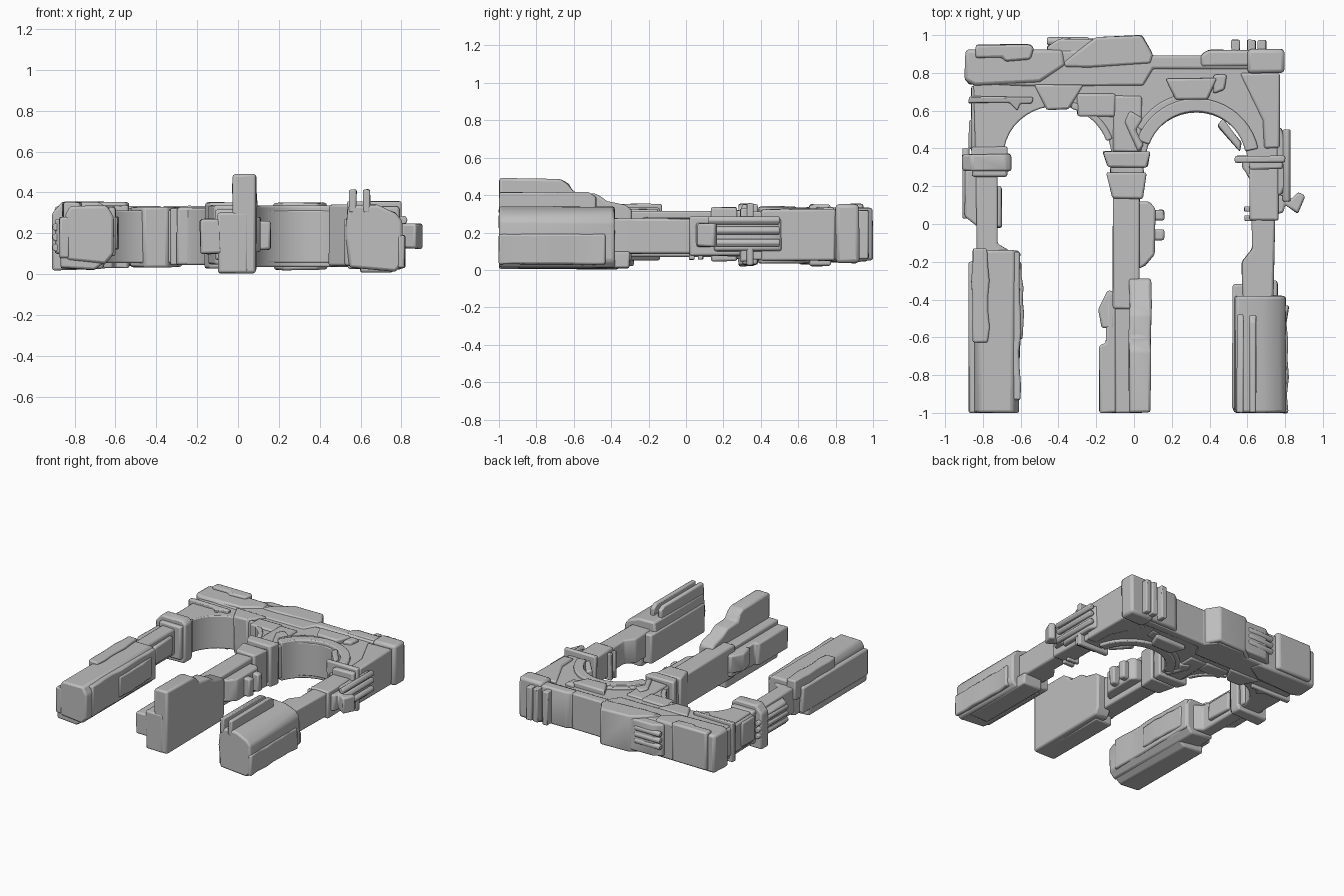
import bpy, bmesh, math, random
from mathutils import Vector

random.seed(4)
stone = bpy.data.materials.new("grey_stone")
stone.diffuse_color = (0.52, 0.52, 0.52, 1)


def finish(name, bm, bevel):
    bmesh.ops.recalc_face_normals(bm, faces=bm.faces)
    me = bpy.data.meshes.new(name)
    bm.to_mesh(me)
    bm.free()
    ob = bpy.data.objects.new(name, me)
    bpy.context.collection.objects.link(ob)
    me.materials.append(stone)
    if bevel:
        m = ob.modifiers.new("worn_edges", "BEVEL")
        m.width, m.segments, m.limit_method = bevel, 2, "ANGLE"
    bpy.context.view_layer.objects.active = ob
    ob.select_set(True)
    bpy.ops.object.shade_smooth_by_angle(angle=math.radians(40))
    ob.select_set(False)
    return ob


def prism(name, pts, lo, hi, axis="z", bevel=0.012, wear=0.003):
    """Extrude an outline along an axis: z uses (x,y), y uses (x,z), x uses (y,z)."""
    place = {"z": lambda a, b, h: (a, b, h), "y": lambda a, b, h: (a, h, b),
             "x": lambda a, b, h: (h, a, b)}[axis]
    bm = bmesh.new()
    rings = []
    for h in (lo, hi):
        rings.append([bm.verts.new(Vector(place(a, b, h)) +
                      Vector([random.uniform(-wear, wear) for _ in range(3)])) for a, b in pts])
    bm.faces.new(rings[0])
    bm.faces.new(rings[1])
    n = len(pts)
    for i in range(n):
        j = (i + 1) % n
        bm.faces.new((rings[0][i], rings[0][j], rings[1][j], rings[1][i]))
    return finish(name, bm, bevel)


def box(name, x0, x1, y0, y1, z0, z1, bevel=0.012):
    return prism(name, [(x0, y0), (x1, y0), (x1, y1), (x0, y1)], z0, z1, bevel=bevel)


def chipped_slab(name, x0, x1, y0, y1, z0, z1, n=6, depth=0.014):
    """Slab whose long sides are broken by random chips."""
    ys = [y0 + (y1 - y0) * i / n for i in range(n + 1)]
    pts = [(x1 - random.uniform(0, depth), y) for y in ys]
    pts += [(x0 + random.uniform(0, depth), y) for y in reversed(ys)]
    prism(name, pts, z0, z1, bevel=0.01)


def arc(cx, cy, rx, ry, a0, a1, n=20):
    return [(cx + rx * math.cos(t), cy + ry * math.sin(t)) for t in
            (math.radians(a0 + (a1 - a0) * i / n) for i in range(n + 1))]


def ring(name, cx, cy, r0, r1, a0, a1, z0, z1):
    prism(name, arc(cx, cy, r0, r0, a0, a1) + arc(cx, cy, r1, r1, a1, a0),
          z0, z1, bevel=0.008, wear=0)


def rods(name, axis, lo, hi, others, r=0.02):
    """Round-ended rods; others holds the centres across the axis."""
    for a, b in others:
        prism(name, arc(a, b, r, r, 0, 324, 9), lo, hi, axis, 0.01, 0)


# Arcade wall with two arched openings
wall = [(-0.84, 0.36)] + arc(-0.405, 0.36, 0.285, 0.265, 180, 0)
wall += arc(0.33, 0.33, 0.27, 0.26, 180, 0)
wall += [(0.76, 0.33), (0.765, 0.85), (-0.85, 0.78)]
prism("arcade_wall", wall, 0.055, 0.312, bevel=0.008, wear=0)
ring("right_arch_moulding", 0.33, 0.33, 0.265, 0.335, 12, 160, 0.035, 0.335)
ring("right_arch_band", 0.33, 0.33, 0.32, 0.365, 95, 150, 0.045, 0.328)
ring("left_arch_moulding", -0.405, 0.345, 0.275, 0.31, 20, 75, 0.045, 0.322)
prism("left_keystone", [(-0.53, 0.74), (-0.27, 0.74), (-0.345, 0.605), (-0.46, 0.605)], 0.035, 0.328)
prism("right_keystone", [(0.17, 0.77), (0.44, 0.775), (0.39, 0.66), (0.22, 0.66)], 0.02, 0.35)
prism("keystone_chip", [(0.42, 0.69), (0.48, 0.71), (0.49, 0.79), (0.42, 0.79)], 0.05, 0.335)
prism("arch_chip", [(-0.05, 0.54), (0.02, 0.38), (0.05, 0.42), (0.01, 0.5), (0.05, 0.56), (-0.02, 0.6)],
      0.035, 0.338)
prism("left_impost_strip", [(-0.88, 0.64), (-0.66, 0.64), (-0.62, 0.6), (-0.6, 0.64), (-0.54, 0.64),
                            (-0.53, 0.67), (-0.87, 0.675)], 0.03, 0.335, bevel=0.008)
box("left_wall_rib", -0.86, -0.8, 0.38, 0.73, 0.08, 0.3)
box("middle_spandrel_plate", -0.3, -0.1, 0.57, 0.69, 0.045, 0.325)
box("middle_pier_plate", -0.11, 0.04, 0.38, 0.68, 0.045, 0.325)
prism("right_spandrel_plate", [(0.56, 0.8), (0.77, 0.8), (0.77, 0.4), (0.69, 0.4), (0.68, 0.55)], 0.05, 0.325)

# Entablature, stepped from the wall out to the broken cornice
prism("frieze", [(-0.88, 0.74), (-0.55, 0.73), (0.05, 0.73), (0.1, 0.82), (0.785, 0.82),
                 (0.78, 0.89), (0.1, 0.89), (0.03, 0.97), (-0.2, 0.97), (-0.25, 0.92), (-0.88, 0.92)],
      0.045, 0.322)
prism("central_cornice", [(-0.37, 0.83), (-0.24, 0.83), (0.09, 0.85), (0.1, 0.90), (0.04, 1.0),
                          (-0.2, 0.99), (-0.37, 0.86)], 0.05, 0.333, bevel=0.02)
prism("rear_block", [(-0.46, 0.9), (-0.2, 0.9), (-0.18, 0.98), (-0.40, 0.98), (-0.46, 0.94)], 0.07, 0.315)
prism("left_cornice", [(-0.90, 0.76), (-0.84, 0.735), (-0.5, 0.75), (-0.36, 0.84), (-0.38, 0.92),
                       (-0.89, 0.925)], 0.04, 0.333, bevel=0.018)
prism("left_corner_cap", [(-0.84, 0.88), (-0.70, 0.88), (-0.68, 0.86), (-0.55, 0.87), (-0.53, 0.93),
                          (-0.55, 0.95), (-0.84, 0.95)], 0.06, 0.353, bevel=0.015)
rods("rear_scroll", "x", -0.46, -0.24, [(0.968, z) for z in (0.15, 0.2, 0.25)], 0.022)
prism("right_cornice", [(0.35, 0.83), (0.79, 0.835), (0.79, 0.92), (0.39, 0.92), (0.35, 0.89)],
      0.05, 0.333, bevel=0.016)
box("right_corner_block", 0.6, 0.795, 0.80, 0.925, 0.035, 0.35, 0.02)
for x0, x1 in ((0.515, 0.56), (0.60, 0.645), (0.655, 0.70)):
    box("cornice_bracket", x0, x1, 0.88, 0.975, 0.06, 0.32, 0.008)

# Left pillar: plinth, shaft and capital
oct_plinth = [(-0.84, 0.07), (-0.65, 0.05), (-0.61, 0.10), (-0.605, 0.28), (-0.64, 0.335), (-0.82, 0.335),
              (-0.845, 0.29)]
prism("left_plinth", oct_plinth, -1, -0.14, "y", 0.014)
prism("left_plinth_underside", [(-0.87, 0.03), (-0.7, 0.018), (-0.65, 0.06), (-0.65, 0.13), (-0.87, 0.15)],
      -0.99, -0.28, "y")
box("left_plinth_side", -0.875, -0.82, -1, -0.2, 0.08, 0.28)
chipped_slab("left_plinth_top_slab", -0.865, -0.765, -0.63, -0.13, 0.2, 0.353)
chipped_slab("left_plinth_inner_slab", -0.66, -0.598, -0.93, -0.15, 0.09, 0.325, 9)
chipped_slab("left_plinth_chip", -0.63, -0.582, -0.61, -0.2, 0.12, 0.28)
prism("left_shaft", [(-0.835, -0.2), (-0.66, -0.2), (-0.66, -0.14), (-0.725, -0.1), (-0.725, 0.3),
                     (-0.835, 0.3)], 0.09, 0.29)
box("left_shaft_collar", -0.75, -0.70, -0.02, 0.2, 0.12, 0.26)
prism("left_shaft_shield", [(-0.895, 0.04), (-0.82, -0.02), (-0.8, 0.29), (-0.895, 0.29)], 0.1, 0.27)
rods("left_shaft_rod", "y", 0.03, 0.4, [(-0.89, z) for z in (0.13, 0.18, 0.23)])
prism("left_capital", [(-0.91, 0.02), (-0.66, 0.025), (-0.65, 0.06), (-0.65, 0.33), (-0.68, 0.355),
                       (-0.86, 0.355), (-0.91, 0.3)], 0.28, 0.37, "y")
box("left_capital_neck", -0.86, -0.67, 0.25, 0.41, 0.06, 0.32)
box("left_wall_chip", -0.875, -0.82, 0.4, 0.55, 0.1, 0.29)

# Middle pillar: tall broken plinth, shaft and tapered capital
prism("middle_plinth_fin", [(-1, 0.005), (-0.32, 0.01), (-0.295, 0.06), (-0.29, 0.32), (-0.32, 0.348),
                            (-0.42, 0.365), (-0.48, 0.405), (-0.6, 0.415), (-0.63, 0.46), (-0.67, 0.487),
                            (-1, 0.49)], -0.025, 0.09, "x", 0.014)
box("middle_plinth_foot", -0.1, 0.05, -1, -0.36, 0.005, 0.3)
prism("middle_plinth_side", [(-0.185, -1), (-0.08, -1), (-0.08, -0.36), (-0.14, -0.36), (-0.15, -0.63),
                             (-0.185, -0.64)], 0.1, 0.27)
prism("middle_plinth_chip", [(-0.19, -0.45), (-0.14, -0.35), (-0.1, -0.36), (-0.1, -0.55), (-0.17, -0.55)],
      0.13, 0.27)
box("middle_shaft", -0.11, 0.03, -0.45, 0.3, 0.07, 0.315)
prism("middle_shaft_shield", [(0.02, -0.24), (0.06, -0.22), (0.11, -0.16), (0.115, 0.08), (0.08, 0.12),
                              (0.02, 0.12)], 0.11, 0.28)
for y in (-0.05, 0.055):
    box("middle_shaft_stud", 0.09, 0.16, y - 0.035, y + 0.02, 0.12, 0.26)
prism("middle_lower_capital", [(-0.115, 0.135), (0.045, 0.135), (0.07, 0.275), (-0.15, 0.275)], 0.045, 0.335)
box("middle_capital_neck", -0.125, 0.05, 0.25, 0.34, 0.06, 0.315)
prism("middle_upper_capital", [(-0.14, 0.3), (0.07, 0.3), (0.09, 0.385), (-0.165, 0.385)], 0.03, 0.35)

# Right pillar: plinth with raised fins, waisted shaft and thin capital
prism("right_plinth", [(0.545, 0.03), (0.77, 0.012), (0.805, 0.05), (0.805, 0.26), (0.77, 0.30),
                       (0.68, 0.338), (0.54, 0.338), (0.525, 0.2)], -1, -0.38, "y", 0.014)
box("right_plinth_inner", 0.52, 0.60, -0.98, -0.32, 0.04, 0.27)
box("right_plinth_under_slab", 0.6, 0.76, -0.9, -0.3, 0.01, 0.1)
for x in (0.563, 0.63):
    prism("right_plinth_fin", [(-1, 0.3), (-0.48, 0.3), (-0.48, 0.39), (-0.52, 0.415), (-1, 0.415)],
          x - 0.018, x + 0.018, "x", 0.008)
chipped_slab("right_plinth_outer", 0.77, 0.82, -1, -0.43, 0.03, 0.19)
prism("right_shaft", [(0.575, -0.42), (0.74, -0.42), (0.745, 0.0), (0.755, 0.36), (0.57, 0.36), (0.575, 0.3),
                      (0.61, 0.24), (0.625, 0.0), (0.625, -0.13), (0.57, -0.2)], 0.085, 0.275)
box("right_shaft_collar", 0.61, 0.765, 0.02, 0.3, 0.075, 0.285)
for y in (0.03, 0.08):
    box("right_shaft_stud", 0.585, 0.68, y - 0.014, y + 0.014, 0.055, 0.26, 0.006)
prism("right_shaft_bracket", [(0.74, 0.05), (0.79, 0.06), (0.8, 0.10), (0.87, 0.055), (0.91, 0.15),
                              (0.87, 0.168), (0.83, 0.13), (0.74, 0.17)], 0.125, 0.25)
rods("right_shaft_rod", "y", 0.12, 0.5, [(0.808, z) for z in (0.145, 0.21, 0.265)], 0.022)
prism("right_side_shield", [(0.75, 0.15), (0.78, 0.15), (0.80, 0.2), (0.80, 0.45), (0.78, 0.51), (0.75, 0.51)],
      0.1, 0.275)
box("right_capital", 0.535, 0.80, 0.325, 0.36, 0.025, 0.355, 0.01)
box("right_capital_lower", 0.61, 0.79, 0.29, 0.34, 0.045, 0.33)
prism("right_arch_chip", [(0.44, 0.52), (0.47, 0.56), (0.57, 0.43), (0.56, 0.38)], 0.04, 0.34)
